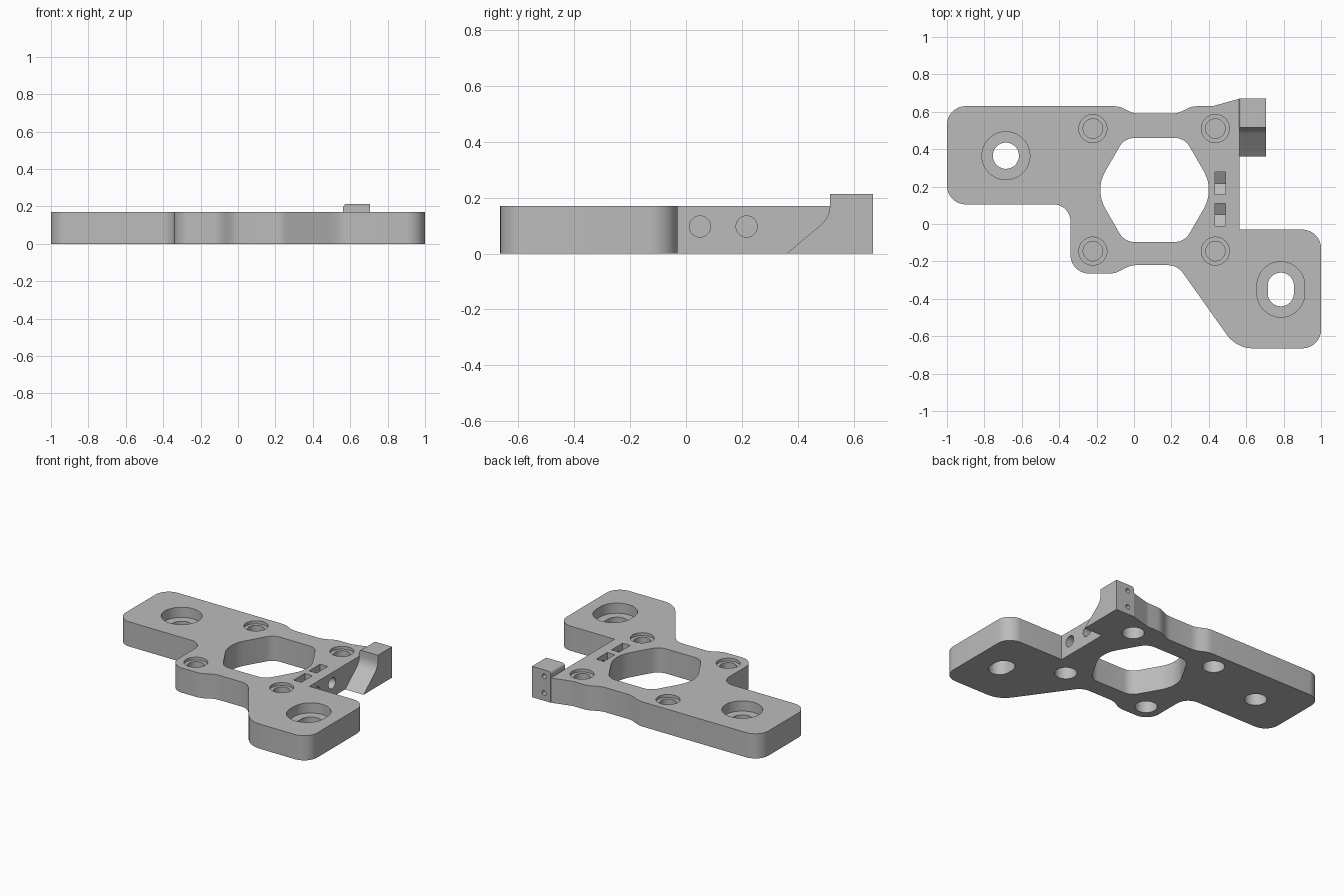
import bpy, bmesh, math
from mathutils import Vector

cube = bpy.data.objects.get("Cube")
if cube:
    bpy.data.objects.remove(cube, do_unlink=True)

GREY = (0.5, 0.5, 0.5, 1)
grey = bpy.data.materials.new("grey plastic")
grey.use_nodes = True
grey.diffuse_color = GREY
grey.node_tree.nodes["Principled BSDF"].inputs["Base Color"].default_value = GREY

H = 0.17      # plate thickness
TAB = 0.213   # top of the raised tab


def rounded(corners):
    """Turn (x, y, radius) corners into an outline with filleted corners."""
    out = []
    for i, (x, y, r) in enumerate(corners):
        p = Vector((x, y))
        a = (Vector(corners[i - 1][:2]) - p).normalized()
        b = (Vector(corners[(i + 1) % len(corners)][:2]) - p).normalized()
        if r == 0:
            out.append(p)
            continue
        half = a.angle(b) / 2
        centre = p + (a + b).normalized() * (r / math.sin(half))
        start = p + a * (r / math.tan(half)) - centre
        end = p + b * (r / math.tan(half)) - centre
        turn = start.angle_signed(end)
        steps = max(3, round(abs(turn) / math.radians(8)))
        for k in range(steps + 1):
            t = -turn * k / steps
            c, s = math.cos(t), math.sin(t)
            out.append(centre + Vector((start.x * c - start.y * s, start.x * s + start.y * c)))
    return out


def circle(x, y, r, stretch=0, n=48):
    """Circle, or a slot lengthened along the second axis."""
    pts = []
    for k in range(n):
        t = 2 * math.pi * (k + 0.5) / n
        shift = math.copysign(stretch, math.sin(t))
        pts.append(Vector((x + r * math.cos(t), y + r * math.sin(t) + shift)))
    return pts


def prism(name, outline, lo, hi, axis="z"):
    """Extrude a 2D outline along an axis; x takes (y, z), y takes (z, x)."""
    place = {"z": lambda u, v, w: (u, v, w),
             "x": lambda u, v, w: (w, u, v),
             "y": lambda u, v, w: (v, w, u)}[axis]
    bm = bmesh.new()
    rings = [[bm.verts.new(place(p[0], p[1], w)) for p in outline] for w in (lo, hi)]
    n = len(outline)
    bm.faces.new(rings[0][::-1])
    bm.faces.new(rings[1])
    for i in range(n):
        j = (i + 1) % n
        bm.faces.new((rings[0][i], rings[0][j], rings[1][j], rings[1][i]))
    bmesh.ops.recalc_face_normals(bm, faces=bm.faces)
    mesh = bpy.data.meshes.new(name)
    bm.to_mesh(mesh)
    bm.free()
    mesh.materials.append(grey)
    obj = bpy.data.objects.new(name, mesh)
    bpy.context.collection.objects.link(obj)
    return obj


def combine(target, tool, operation="DIFFERENCE"):
    bpy.context.view_layer.objects.active = target
    mod = target.modifiers.new(operation, "BOOLEAN")
    mod.operation, mod.solver, mod.object = operation, "EXACT", tool
    bpy.ops.object.modifier_apply(modifier=mod.name)
    bpy.data.objects.remove(tool, do_unlink=True)


# Plate outline with two mounting pads
plate = prism("mounting_plate", rounded([
    (-1, 0.105, 0.1), (-0.34, 0.105, 0.09), (-0.34, -0.265, 0.1),
    (-0.10, -0.265, 0.12), (-0.02, -0.22, 0.12), (0.232, -0.22, 0.1),
    (0.548, -0.665, 0.17), (1, -0.665, 0.1), (1, -0.03, 0.1),
    (0.565, -0.03, 0), (0.565, 0.67, 0), (0.42, 0.63, 0.1),
    (0.31, 0.63, 0.12), (0.23, 0.59, 0.12), (0, 0.59, 0.12),
    (-0.08, 0.63, 0.12), (-1, 0.63, 0.1)]), 0, H)

# Side arm with a scooped front and a raised tab
arm = prism("side_arm", rounded([
    (0.36, 0, 0), (0.67, 0, 0), (0.67, TAB, 0), (0.515, TAB, 0),
    (0.515, 0.13, 0.09)]), 0.562, 0.705, "x")
bm = bmesh.new()
bm.from_mesh(arm.data)
edge = [e for e in bm.edges if all(v.co.x < 0.6 and v.co.z > 0.2 for v in e.verts)]
bmesh.ops.bevel(bm, geom=edge, offset=0.02, segments=4, profile=0.5, affect="EDGES")
bm.to_mesh(arm.data)
bm.free()
combine(plate, arm, "UNION")

# Central six-sided opening
cx, cy, R = 0.11, 0.182, 0.321
hexagon = [(cx + R * math.cos(k * math.pi / 3), cy + R * math.sin(k * math.pi / 3),
            0.2 if k % 3 == 0 else 0.09) for k in range(6)]
combine(plate, prism("opening", rounded(hexagon), -0.1, 0.3))

# Pad holes with counterbores, the right one a slot
for x, y, stretch in ((-0.685, 0.365, 0), (0.785, -0.35, 0.02)):
    combine(plate, prism("pad_bore", circle(x, y, 0.128, stretch), H - 0.07, 0.3))
    combine(plate, prism("pad_hole", circle(x, y, 0.07, stretch), -0.1, 0.3))

# Four stepped corner holes, closed by a thin web and recessed below
for x in (-0.22, 0.435):
    for y in (-0.145, 0.51):
        combine(plate, prism("corner_bore", circle(x, y, 0.075), H - 0.02, 0.3))
        combine(plate, prism("corner_hole", circle(x, y, 0.052), 0.1, 0.3))
        combine(plate, prism("corner_recess", circle(x, y, 0.07), -0.1, 0.085))

# Nut pockets with pointed floors, and the side screw holes leading into them
for y in (0.05, 0.217):
    pocket = [(y - 0.06, 0.3), (y - 0.06, 0.063), (y, 0.028), (y + 0.06, 0.063), (y + 0.06, 0.3)]
    combine(plate, prism("nut_pocket", pocket, 0.432, 0.49, "x"))
    combine(plate, prism("side_hole", circle(y, 0.097, 0.038), 0.46, 0.6, "x"))

# Small blind holes in the back of the arm
for z in (0.053, 0.168):
    combine(plate, prism("pin_hole", circle(z, 0.612, 0.016, n=24), 0.57, 0.7, "y"))

# Smooth curved walls, sharp rims
bpy.ops.object.select_all(action="DESELECT")
plate.select_set(True)
bpy.context.view_layer.objects.active = plate
bpy.ops.object.shade_smooth_by_angle(angle=math.radians(25))
